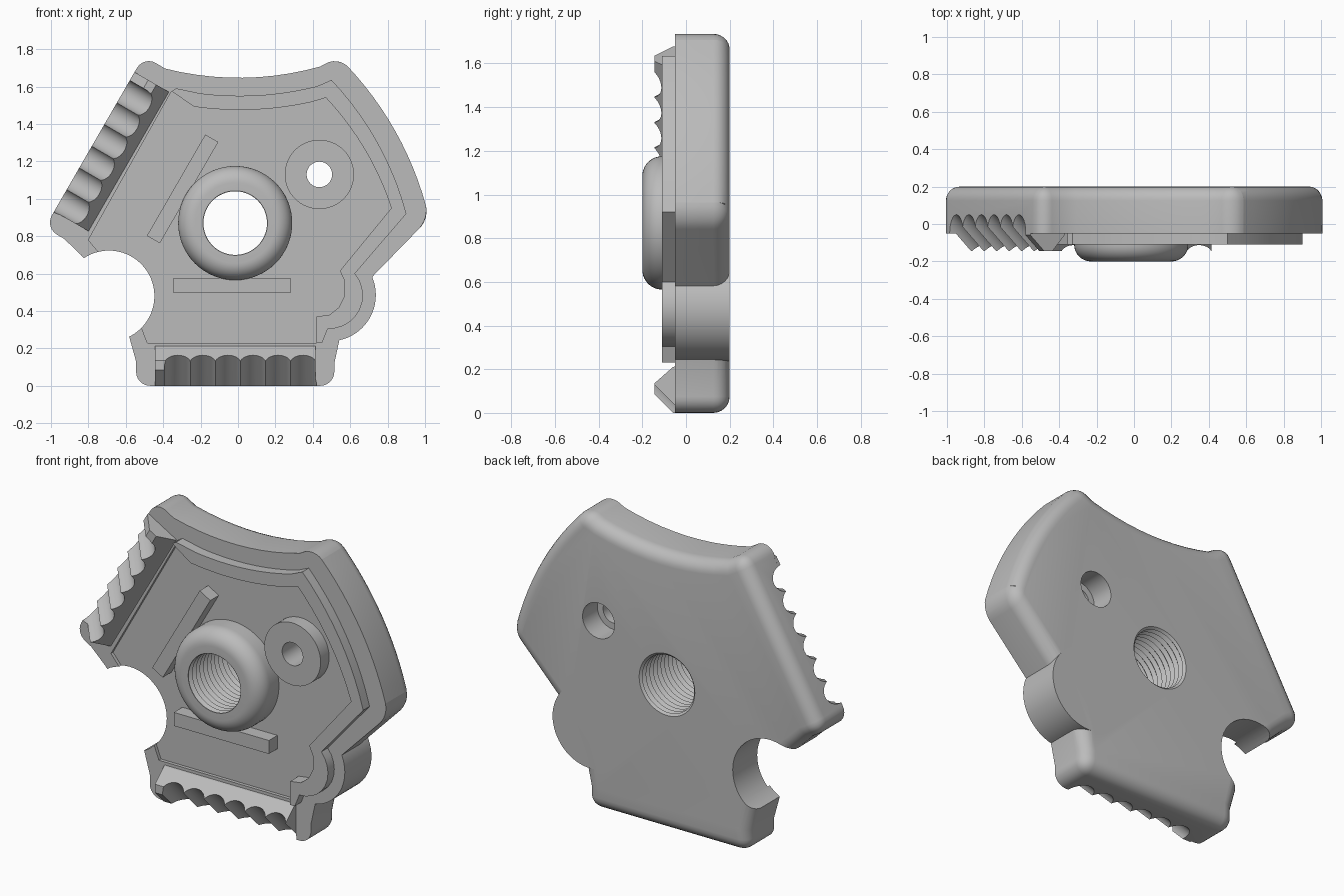
import bpy, bmesh, math
from mathutils import Matrix, Vector

cube = bpy.data.objects.get("Cube")
if cube:
    bpy.data.objects.remove(cube)

grey = bpy.data.materials.new("plain grey")
grey.use_nodes = True
GREY = (0.5, 0.5, 0.5, 1)
grey.diffuse_color = GREY
grey.node_tree.nodes["Principled BSDF"].inputs["Base Color"].default_value = GREY

HUB = (-0.015, 0.87)       # main bore, in x and z
NOTCH = (-0.69, 0.48)      # round bite, also centre of the right edge arc
TOP = (0.01, 3.25)         # centre of the hollow top arc
BUMP = (0.49, 0.485)
PIN = (0.435, 1.13)
FRONT, BACK, FLOOR, RIM = -0.05, 0.2, -0.03, -0.11


def finish(name, bm):
    bmesh.ops.recalc_face_normals(bm, faces=bm.faces)
    mesh = bpy.data.meshes.new(name)
    bm.to_mesh(mesh)
    bm.free()
    mesh.materials.append(grey)
    obj = bpy.data.objects.new(name, mesh)
    bpy.context.collection.objects.link(obj)
    return obj


def arc(c, p, q, n=10):
    """Points from p to q, turning the short way about c."""
    c, p, q = Vector(c), Vector(p) - Vector(c), Vector(q) - Vector(c)
    a = math.atan2(p.y, p.x)
    turn = (math.atan2(q.y, q.x) - a + math.pi) % math.tau - math.pi
    pts = []
    for i in range(n + 1):
        t = i / n
        r = p.length * (1 - t) + q.length * t
        pts.append((c.x + r * math.cos(a + turn * t), c.y + r * math.sin(a + turn * t)))
    return pts


def prism_mesh(pts, y0, y1):
    bm = bmesh.new()
    face = bm.faces.new([bm.verts.new((x, y0, z)) for x, z in pts])
    new = bmesh.ops.extrude_face_region(bm, geom=[face])["geom"]
    bmesh.ops.translate(bm, vec=(0, y1 - y0, 0),
                        verts=[v for v in new if isinstance(v, bmesh.types.BMVert)])
    bmesh.ops.recalc_face_normals(bm, faces=bm.faces)
    return bm


def prism(name, pts, y0, y1):
    return finish(name, prism_mesh(pts, y0, y1))


def lathe(name, c, profile, n=64):
    """Solid of revolution about a y axis; profile is (radius, y)."""
    bm = bmesh.new()
    rings = []
    for r, y in profile:
        rings.append([bm.verts.new((c[0] + r * math.cos(math.tau * i / n), y,
                                    c[1] + r * math.sin(math.tau * i / n))) for i in range(n)])
    for a, b in zip(rings, rings[1:]):
        for i in range(n):
            j = (i + 1) % n
            bm.faces.new((a[i], a[j], b[j], b[i]))
    bm.faces.new(rings[0])
    bm.faces.new(rings[-1])
    return finish(name, bm)


def disc(name, c, r, y0, y1):
    return lathe(name, c, [(r, y0), (r, y1)])


def combine(obj, tool, op="DIFFERENCE"):
    tool.hide_render = True
    mod = obj.modifiers.new("combine", "BOOLEAN")
    mod.operation, mod.solver, mod.object = op, "EXACT", tool
    bpy.context.view_layer.objects.active = obj
    bpy.ops.object.modifier_apply(modifier=mod.name)
    bpy.data.objects.remove(tool)


def to_left_side(obj):
    """Turn a part of the bottom edge about the hub onto the slanted left edge."""
    hub = Matrix.Translation((HUB[0], 0, HUB[1]))
    obj.data.transform(hub @ Matrix.Rotation(math.radians(120), 4, "Y") @ hub.inverted())
    return obj


# Body plate with rounded corners and a rounded back edge
corners = [(-0.545, 0), (0.515, 0), (1.022, 0.895), (0.535, 1.76), (-0.503, 1.764), (-1.033, 0.846)]
outline = corners[:2] + [(0.515, 0.12), (0.58, 0.42), (0.72, 0.585)]
outline += arc(NOTCH, corners[2], corners[3], 14)
outline += arc(TOP, (0.44, 1.707), (-0.39, 1.696), 10)
outline += [corners[4], corners[5], (-0.93, 0.786), (-0.84, 0.7), (-0.75, 0.6), (-0.62, 0.4), (-0.545, 0.13)]
bm = prism_mesh(outline, FRONT, BACK)


def rounded(edge):
    a, b = (v.co for v in edge.verts)
    if abs(a.y - b.y) > 0.1:
        return any(math.hypot(a.x - x, a.z - z) < 0.004 for x, z in corners)
    return a.y > 0.1


bmesh.ops.bevel(bm, geom=[e for e in bm.edges if rounded(e)], offset=0.075,
                offset_type="OFFSET", segments=6, profile=0.5, affect="EDGES")
plate = finish("body_plate", bm)
combine(plate, disc("bump", BUMP, 0.247, FRONT, BACK), "UNION")

# Shallow pocket in the front
inner_rim = [(0.42, 0.23), (0.42, 0.37), (0.49, 0.38), (0.54, 0.42), (0.57, 0.48), (0.57, 0.56), (0.545, 0.615)]
inner_rim += arc(NOTCH, (0.82, 0.95), (0.47, 1.54))
inner_rim += arc(TOP, (0.46, 1.533), (-0.235, 1.492))[1:] + [(-0.355, 1.575)]
pocket = inner_rim + [(-0.8, 0.78), (-0.7, 0.66), (-0.55, 0.4), (-0.485, 0.23)]
combine(plate, prism("pocket_cutter", pocket, -0.3, FLOOR))

# Toothed wedges along the bottom and left edges
wedge_section = [(-0.04, 0.215), (-0.06, 0.21), (-0.145, 0.135), (-0.145, 0.085), (-0.06, 0), (-0.04, 0)]


def wedge():
    bm = bmesh.new()
    ends = [[bm.verts.new((x, y, z)) for y, z in wedge_section] for x in (-0.445, 0.415)]
    for i in range(len(wedge_section)):
        bm.faces.new((ends[0][i - 1], ends[0][i], ends[1][i], ends[1][i - 1]))
    for end in ends:
        bm.faces.new(end)
    return finish("toothed_wedge", bm)


def groove(i):
    bm = bmesh.new()
    place = Matrix.Translation((0.348 - 0.134 * i, -0.163, 0.112)) @ Matrix.Rotation(math.radians(45), 4, "X")
    bmesh.ops.create_cone(bm, cap_ends=True, segments=32, radius1=0.0718, radius2=0.0718,
                          depth=0.7, matrix=place)
    return finish("groove_cutter", bm)


for place in (lambda o: o, to_left_side):
    combine(plate, place(wedge()), "UNION")
    for i in range(6):
        combine(plate, place(groove(i)))

# Round bite at the lower left
combine(plate, disc("notch_cutter", NOTCH, 0.243, -0.4, 0.4))

# Raised rim along the top, right and bump
outer_rim = [(0.45, 0.23)] + arc(BUMP, (0.48, 0.305), (0.625, 0.6))
outer_rim += arc(NOTCH, (0.9, 0.92), (0.5, 1.635))
outer_rim += arc(TOP, (0.49, 1.62), (-0.2, 1.563))[1:] + [(-0.33, 1.59)]
rim = prism("raised_rim", outer_rim + inner_rim[::-1], RIM, FLOOR + 0.01)

# Threaded hub
hub_profile = [(0.305, 0)] + [(0.215 + 0.09 * math.cos(a), -0.11 - 0.09 * math.sin(a))
                              for a in (math.pi / 2 * i / 10 for i in range(11))]
hub = lathe("hub_ring", HUB, hub_profile)
thread = [(0.17 if i % 2 else 0.188, -0.215 + 0.0175 * i) for i in range(26)]
for part in (plate, hub):
    combine(part, lathe("thread_cutter", HUB, thread))

# Pin collar with a wider hole at the back
collar = disc("pin_collar", PIN, 0.185, RIM, FLOOR + 0.01)
for part in (plate, collar):
    combine(part, disc("pin_hole_cutter", PIN, 0.068, -0.4, 0.4))
combine(plate, disc("back_hole_cutter", PIN, 0.105, 0.06, 0.4))

# Stiffening ribs
rib_shape = [(-0.345, 0.495), (0.28, 0.495), (0.28, 0.575), (-0.345, 0.575)]
bottom_rib = prism("bottom_rib", rib_shape, RIM, FLOOR + 0.01)
left_rib = to_left_side(prism("left_rib", rib_shape, RIM, FLOOR + 0.01))

# Smooth curves, sharp edges
for obj in bpy.context.view_layer.objects:
    obj.select_set(obj in (plate, rim, hub, collar, bottom_rib, left_rib))
bpy.context.view_layer.objects.active = plate
bpy.ops.object.shade_smooth_by_angle(angle=math.radians(25))
